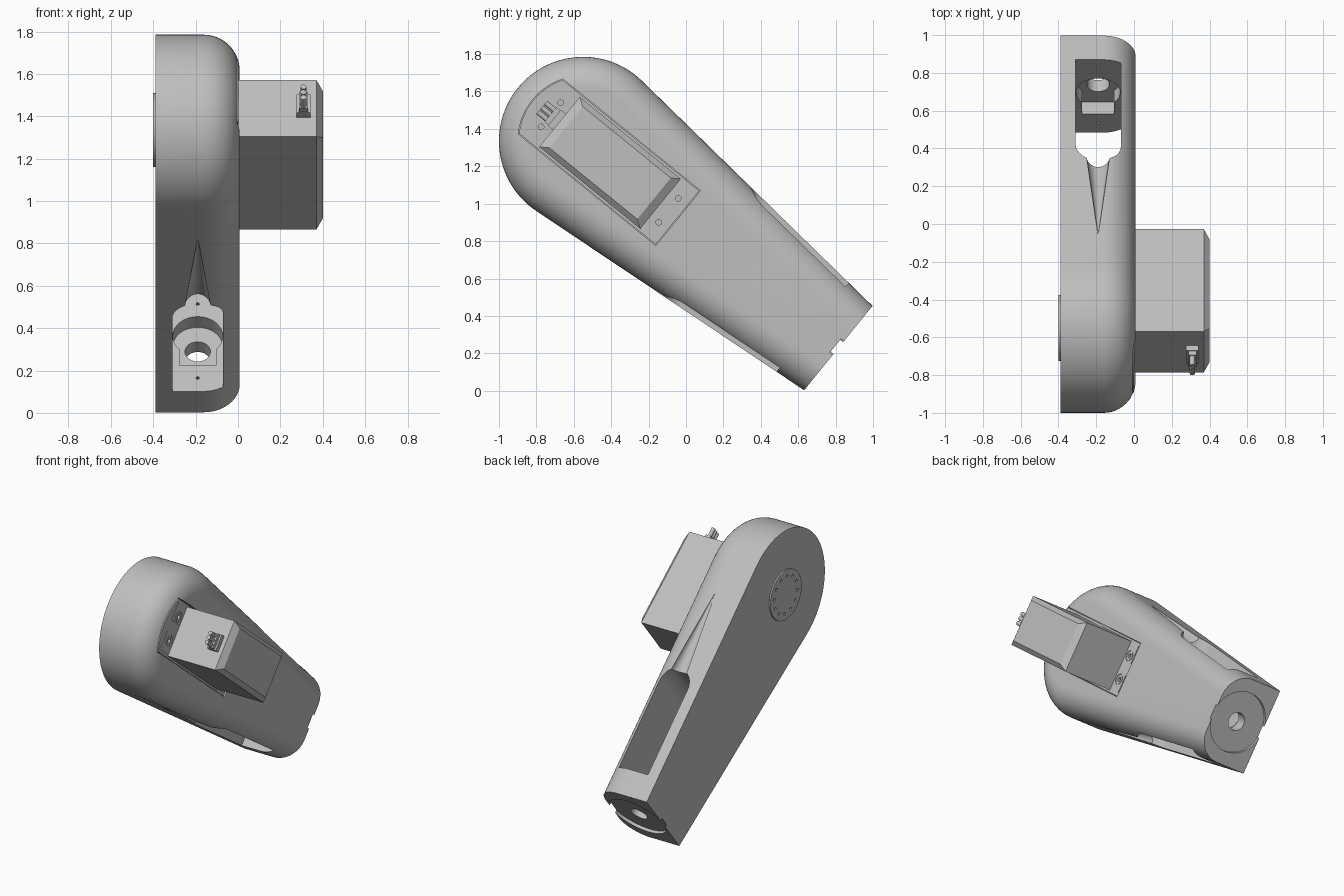
import bpy, bmesh, math
from mathutils import Matrix, Vector

old = bpy.data.objects.get("Cube")
if old:
    bpy.data.objects.remove(old, do_unlink=True)

# Local frame: x across the arm, y along it from the head centre, z across its width
FRAME = Matrix.Translation((0, -0.55, 1.335)) @ Matrix.Rotation(math.radians(-39.05), 4, 'X')
HEAD, LENGTH, TAPER = 0.45, 1.757, 0.0918
BACK, FACE, FILLET = -0.39, 0.008, 0.17
MID = -0.19

grey = bpy.data.materials.new("light grey")
grey.use_nodes = True
grey.diffuse_color = (0.52, 0.52, 0.52, 1)
grey.node_tree.nodes["Principled BSDF"].inputs["Base Color"].default_value = (0.52, 0.52, 0.52, 1)


def finish(name, bm):
    bmesh.ops.recalc_face_normals(bm, faces=bm.faces)
    mesh = bpy.data.meshes.new(name)
    bm.to_mesh(mesh)
    bm.free()
    mesh.materials.append(grey)
    obj = bpy.data.objects.new(name, mesh)
    obj.matrix_world = FRAME
    bpy.context.collection.objects.link(obj)
    return obj


def loft(name, rings):
    bm = bmesh.new()
    loops = [[bm.verts.new(p) for p in ring] for ring in rings]
    n = len(loops[0])
    for a, b in zip(loops, loops[1:]):
        for i in range(n):
            j = (i + 1) % n
            bm.faces.new((a[i], a[j], b[j], b[i]))
    bm.faces.new(loops[0])
    bm.faces.new(loops[-1])
    return finish(name, bm)


def prism(name, outline, x0, x1):
    return loft(name, [[(x, u, v) for u, v in outline] for x in (x0, x1)])


def box(name, xs, us, vs):
    return prism(name, [(us[0], vs[0]), (us[1], vs[0]), (us[1], vs[1]), (us[0], vs[1])], *xs)


def rod(name, axis, start, end, r0, r1=None, sides=32):
    """Cylinder or cone between two local points."""
    r1 = r0 if r1 is None else r1
    a, b = Vector(start), Vector(end)
    turn = (b - a).to_track_quat('Z', axis).to_matrix()
    ring = [Vector((math.cos(t), math.sin(t), 0))
            for t in (2 * math.pi * i / sides for i in range(sides))]
    return loft(name, [[p + turn @ (d * r) for d in ring] for p, r in ((a, r0), (b, r1))])


def cut(obj, cutters):
    for c in cutters:
        m = obj.modifiers.new("cut", 'BOOLEAN')
        m.operation, m.solver, m.object = 'DIFFERENCE', 'EXACT', c
        c.hide_render = True
    dg = bpy.context.evaluated_depsgraph_get()
    done = bpy.data.meshes.new_from_object(obj.evaluated_get(dg))
    obj.modifiers.clear()
    obj.data = done
    for c in cutters:
        bpy.data.objects.remove(c, do_unlink=True)


def smooth(obj, angle=30):
    bpy.ops.object.select_all(action='DESELECT')
    obj.select_set(True)
    bpy.context.view_layer.objects.active = obj
    bpy.ops.object.shade_smooth_by_angle(angle=math.radians(angle))


def arm_ring(x, inset, steps=64):
    """Teardrop outline: round head, tapering sides, square tail."""
    r = HEAD - inset
    first, last = math.pi / 2 - TAPER, 1.5 * math.pi + TAPER
    pts = [(x, r * math.cos(t), r * math.sin(t))
           for t in (first + (last - first) * i / steps for i in range(steps + 1))]
    half = (r - LENGTH * math.sin(TAPER)) / math.cos(TAPER)
    return pts + [(x, LENGTH, -half), (x, LENGTH, half)]


# Arm shell: flat back, rounded rim on the servo side
rings = [arm_ring(BACK, 0)]
for i in range(13):
    a = math.pi / 2 * i / 12
    rings.append(arm_ring(FACE - FILLET * (1 - math.sin(a)), FILLET * (1 - math.cos(a))))
arm = loft("arm_shell", rings)

# Servo plate outline with a curved head end
def plate_outline(grow):
    r, w, end = 0.345 + grow, 0.185 + grow, 0.65 + grow
    a = math.asin(w / r)
    arc = [(-r * math.cos(t), r * math.sin(t)) for t in (-a + 2 * a * i / 12 for i in range(13))]
    return arc + [(end, w), (end, -w)]


cutters = [
    prism("plate_pocket", plate_outline(0.004), -0.025, 0.1),
    box("cable_slot", (-0.31, -0.07), (0.96, 1.58), (-0.6, 0.6)),
    rod("slot_round_end", 'Y', (MID, 0.96, -0.6), (MID, 0.96, 0.6), 0.12),
    rod("tail_recess", 'Y', (MID, LENGTH - 0.02, 0), (MID, LENGTH + 0.1, 0), 0.204, sides=64),
    rod("shaft_hole", 'Y', (MID, 1.4, 0), (MID, LENGTH + 0.1, 0), 0.06),
    box("horn_recess", (-0.275, -0.105), (1.5, 1.66), (-0.15, 0.0)),
    rod("horn_recess_round", 'Y', (MID, 1.5, 0.03), (MID, 1.66, 0.03), 0.118),
]
for side in (-1, 1):
    edge = lambda u: side * (HEAD - u * math.sin(TAPER)) / math.cos(TAPER)
    # Groove leading from the head into each slot opening
    cutters.append(rod("cable_groove", 'Y', (MID, 0.3, edge(0.3)), (MID, 1.0, edge(1.0)), 0.002, 0.075))
    cutters.append(rod("tail_screw_hole", 'Y', (MID, 1.5, side * 0.225), (MID, 1.64, side * 0.225), 0.008, sides=12))
cut(arm, cutters)
smooth(arm)

# Servo mounting plate
plate = prism("servo_plate", plate_outline(0), -0.027, -0.001)
cut(plate, [rod("screw_hole", 'Y', (-0.02, u, v), (0.1, u, v), 0.015, sides=16)
            for u in (-0.222, 0.588) for v in (-0.083, 0.083)])

# Ears with screw collars
for u0, u1, screw, end in ((-0.285, -0.178, -0.222, "head"), (0.54, 0.64, 0.588, "tail")):
    for side, label in ((-1, "low"), (1, "high")):
        v = side * 0.083
        ear = box(f"{end}_ear_{label}", (-0.003, 0.003), (u0, u1), sorted((side * 0.04, side * 0.165)))
        cut(ear, [rod("ear_hole", 'Y', (-0.1, screw, v), (0.1, screw, v), 0.036)])
        collar = rod(f"{end}_collar_{label}", 'Y', (-0.003, screw, v), (0.003, screw, v), 0.031)
        cut(collar, [rod("collar_hole", 'Y', (-0.1, screw, v), (0.1, screw, v), 0.015, sides=16)])

# Servo case with chamfered cap
def case_ring(x, du, dv):
    return [(x, -0.163 + du, -0.172 + dv), (x, 0.533 - du, -0.172 + dv),
            (x, 0.533 - du, 0.172 - dv), (x, -0.163 + du, 0.172 - dv)]


loft("servo_case", [case_ring(-0.01, 0, 0), case_ring(0.37, 0, 0), case_ring(0.4, 0.045, 0.03)])

# Cable connector with three wires
box("connector_block", (0.275, 0.342), (-0.198, -0.16), (-0.055, 0.055))
box("connector_lip", (0.288, 0.33), (-0.225, -0.195), (-0.05, 0.05))
for i in (-1, 0, 1):
    wire = rod(f"connector_wire_{i + 2}", 'Y', (0.309, -0.22, i * 0.032), (0.309, -0.285, i * 0.032), 0.014, sides=16)
    smooth(wire)

# Output disc on the flat back, with a ring of screw holes
disc = rod("output_disc", 'Y', (BACK + 0.005, 0, 0), (-0.4, 0, 0), 0.175, sides=64)
holes = []
for i in range(12):
    a = 2 * math.pi * (i + 0.5) / 12
    u, v = 0.13 * math.cos(a), 0.13 * math.sin(a)
    holes.append(rod("disc_hole", 'Y', (-0.45, u, v), (-0.391, u, v), 0.011, sides=12))
cut(disc, holes)
smooth(disc)
